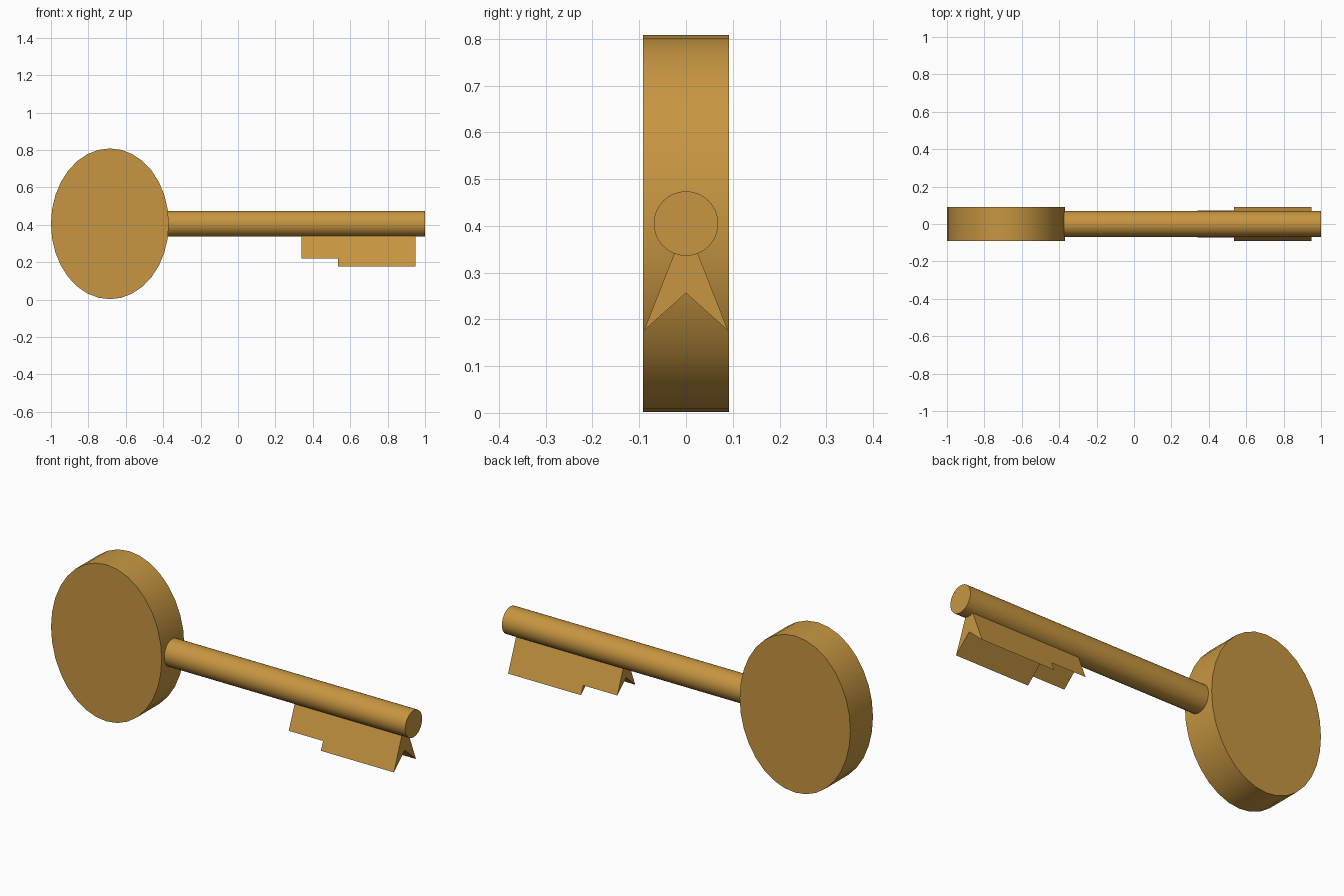
import bpy, bmesh, math

if "Cube" in bpy.data.objects:
    bpy.data.objects.remove(bpy.data.objects["Cube"])

brass = bpy.data.materials.new("brass")
brass.diffuse_color = (0.57, 0.305, 0.053, 1)
brass.use_nodes = True
brass.node_tree.nodes["Principled BSDF"].inputs["Base Color"].default_value = brass.diffuse_color

AXIS_Z = 0.405  # height of the shank axis


def finish(obj, name, smooth):
    obj.name = name
    obj.data.materials.append(brass)
    if smooth:
        bpy.ops.object.shade_smooth_by_angle(angle=math.radians(35))


def cylinder(name, radius, depth, loc, rot, scale=(1, 1, 1)):
    bpy.ops.mesh.primitive_cylinder_add(vertices=32, radius=radius, depth=depth,
                                        location=loc, rotation=rot)
    obj = bpy.context.object
    obj.scale = scale
    bpy.ops.object.transform_apply(location=False, rotation=True, scale=True)
    finish(obj, name, True)


def tooth(name, x0, x1, height):
    # dart-shaped cross-section hanging from the shank axis, extruded along x
    profile = [(0, 0), (0.393 * height, -height), (0, -0.65 * height), (-0.393 * height, -height)]
    bm = bmesh.new()
    a, b = ([bm.verts.new((x, y, AXIS_Z + z)) for y, z in profile] for x in (x0, x1))
    for i in range(4):
        j = (i + 1) % 4
        bm.faces.new((a[i], a[j], b[j], b[i]))
    for ring in (a, b):
        bm.faces.new((ring[0], ring[1], ring[2]))
        bm.faces.new((ring[0], ring[2], ring[3]))
    bmesh.ops.recalc_face_normals(bm, faces=bm.faces)
    mesh = bpy.data.meshes.new(name)
    bm.to_mesh(mesh)
    bm.free()
    obj = bpy.data.objects.new(name, mesh)
    bpy.context.collection.objects.link(obj)
    finish(obj, name, False)


# oval handle disc (local y becomes world z)
cylinder("key_bow", 1, 0.184, (-0.685, 0, AXIS_Z), (math.pi / 2, 0, 0), (0.315, 0.403, 1))
# round shank
cylinder("key_shank", 0.069, 1.40, (0.30, 0, AXIS_Z), (0, math.pi / 2, 0))
# two-step bit
tooth("bit_short_step", 0.34, 0.535, 0.185)
tooth("bit_long_step", 0.535, 0.95, 0.229)
